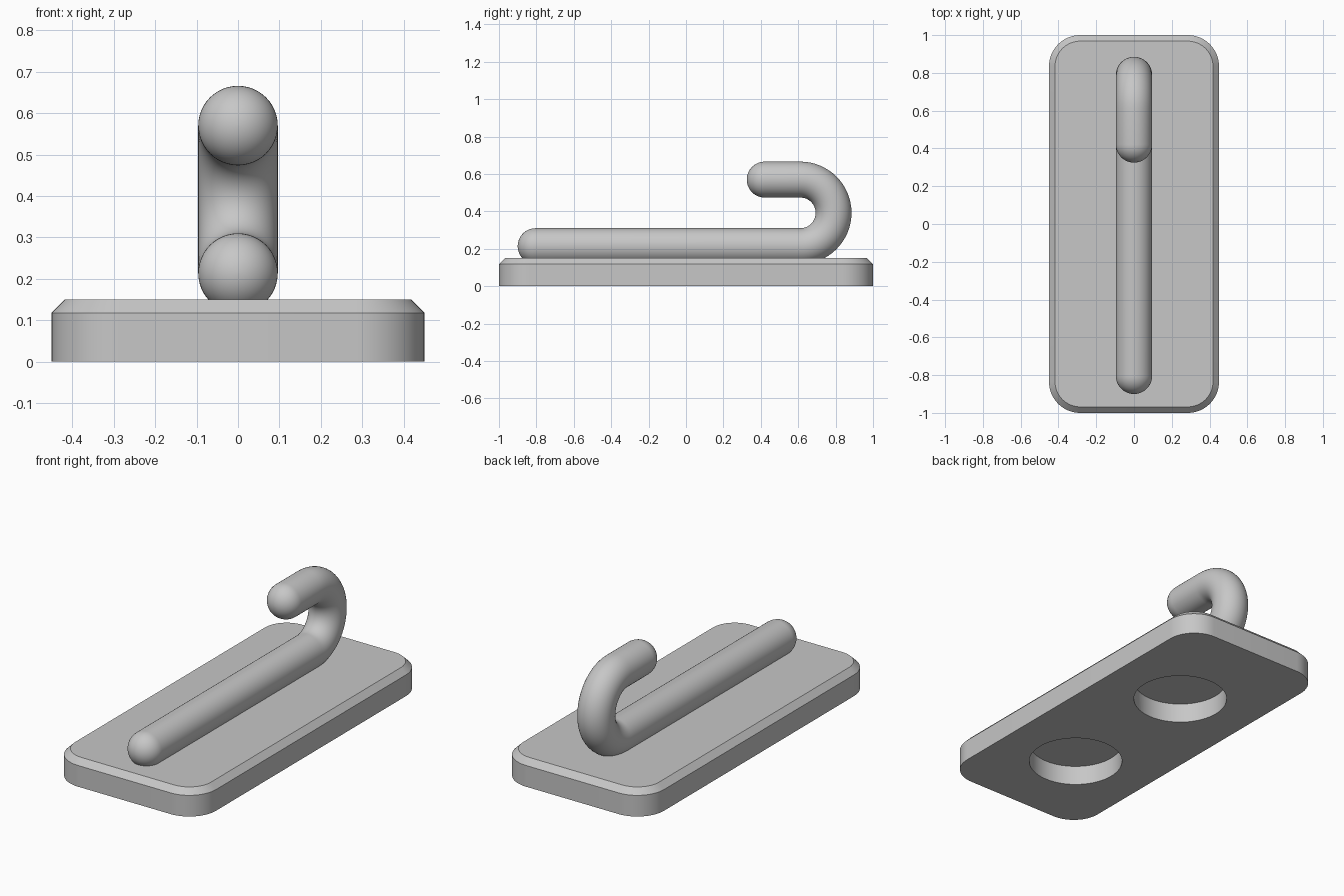
import bpy, bmesh
from math import sin, cos, pi, radians
from mathutils import Vector

if "Cube" in bpy.data.objects:
    bpy.data.objects.remove(bpy.data.objects["Cube"])

grey = bpy.data.materials.new("light grey")
grey.diffuse_color = (0.57, 0.57, 0.57, 1)
grey.use_nodes = True
grey.node_tree.nodes["Principled BSDF"].inputs["Base Color"].default_value = grey.diffuse_color


def loft(name, rings):
    """Closed solid skinned over a list of equal-length point rings."""
    bm = bmesh.new()
    loops = [[bm.verts.new(p) for p in ring] for ring in rings]
    n = len(loops[0])
    for a, b in zip(loops, loops[1:]):
        for i in range(n):
            j = (i + 1) % n
            bm.faces.new((a[i], a[j], b[j], b[i]))
    bm.faces.new(loops[0][::-1])
    bm.faces.new(loops[-1])
    bmesh.ops.recalc_face_normals(bm, faces=bm.faces)
    mesh = bpy.data.meshes.new(name)
    bm.to_mesh(mesh)
    bm.free()
    mesh.materials.append(grey)
    obj = bpy.data.objects.new(name, mesh)
    bpy.context.collection.objects.link(obj)
    return obj


def smooth(obj, angle=30):
    bpy.ops.object.select_all(action='DESELECT')
    obj.select_set(True)
    bpy.context.view_layer.objects.active = obj
    bpy.ops.object.shade_smooth_by_angle(angle=radians(angle))


def rounded_rect(inset, z, steps=16):
    r, pts = 0.165, []
    for k, (sx, sy) in enumerate([(1, 1), (-1, 1), (-1, -1), (1, -1)]):
        for i in range(steps + 1):
            a = (k + i / steps) * pi / 2
            pts.append((sx * (0.45 - r) + (r - inset) * cos(a),
                        sy * (1 - r) + (r - inset) * sin(a), z))
    return pts


def circle(y, z, r, n=64):
    return [(r * cos(2 * pi * i / n), y + r * sin(2 * pi * i / n), z) for i in range(n)]


# Base plate with chamfered top edge
plate = loft("base_plate", [rounded_rect(0, 0), rounded_rect(0, 0.118),
                            rounded_rect(0.032, 0.15)])

# Two round pockets in the underside
for y in (-0.48, 0.38):
    cutter = loft("pocket_cutter", [circle(y, -0.1, 0.245), circle(y, 0.11, 0.245)])
    cutter.hide_render = True
    mod = plate.modifiers.new("pocket", 'BOOLEAN')
    mod.operation, mod.solver, mod.object = 'DIFFERENCE', 'EXACT', cutter
    bpy.context.view_layer.objects.active = plate
    bpy.ops.object.modifier_apply(modifier=mod.name)
    bpy.data.objects.remove(cutter)
smooth(plate)

# Hook rod: round end, straight shaft, half-circle bend, short tip, round end
R, BEND = 0.096, 0.178
Z_LOW, Y_BEND = 0.214, 0.611
Z_HIGH = Z_LOW + 2 * BEND


def rod_ring(y, z, r, heading, n=48):
    """Circle of radius r across a path heading in the YZ plane."""
    up = Vector((0, -sin(heading), cos(heading)))
    side = Vector((1, 0, 0))
    return [Vector((0, y, z)) + r * (cos(t) * side + sin(t) * up)
            for t in (2 * pi * i / n for i in range(n))]


caps = [radians(2 + 88 * i / 12) for i in range(13)]
rings = [rod_ring(-0.804 - R * cos(a), Z_LOW, R * sin(a), 0) for a in caps]
for i in range(33):
    a = pi * i / 32
    rings.append(rod_ring(Y_BEND + BEND * sin(a), Z_LOW + BEND * (1 - cos(a)), R, a))
rings += [rod_ring(0.421 - R * cos(a), Z_HIGH, R * sin(a), pi) for a in reversed(caps)]
smooth(loft("hook_rod", rings), 40)
